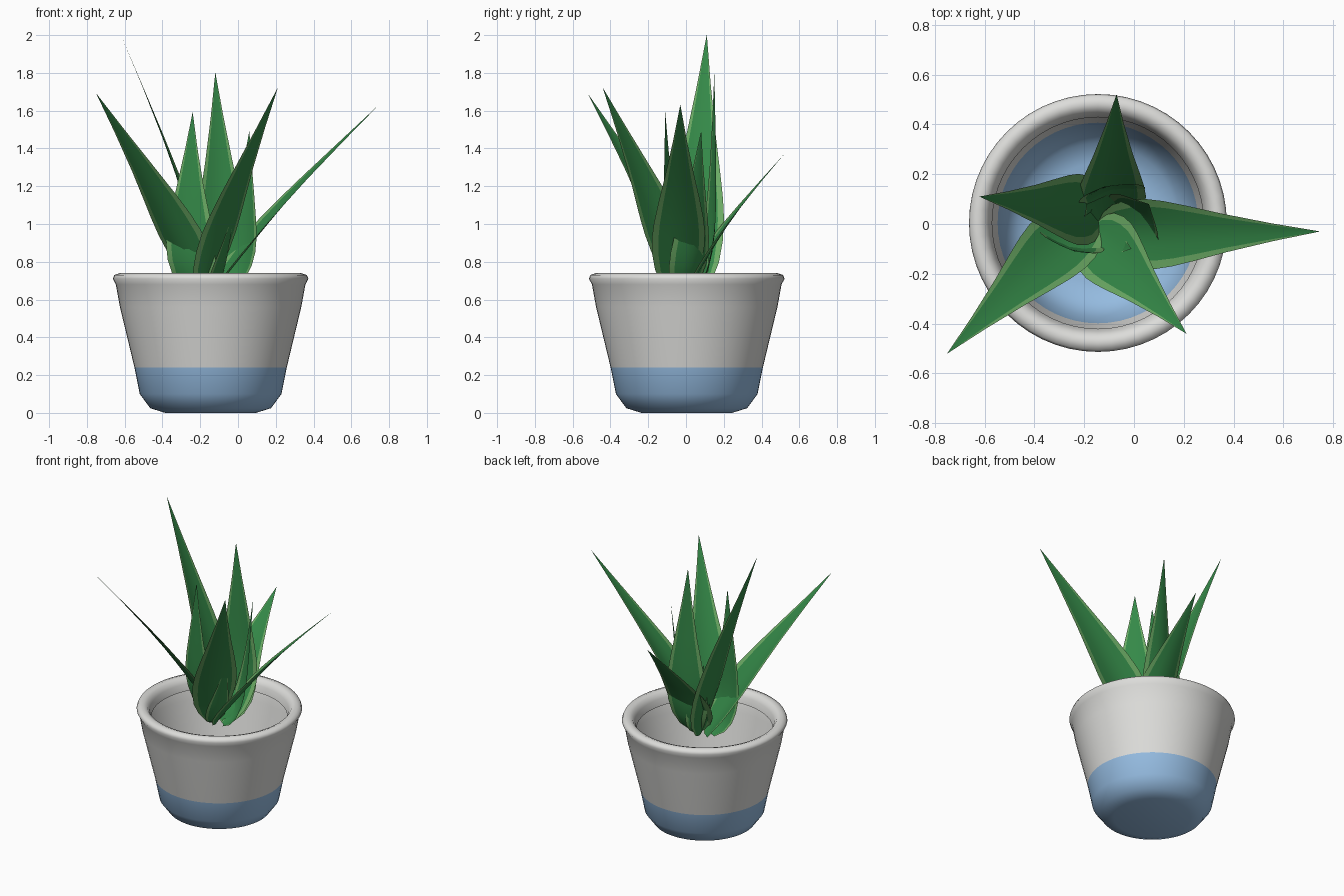
import bpy, bmesh, math
from mathutils import Vector, Matrix

cube = bpy.data.objects.get("Cube")
if cube:
    bpy.data.objects.remove(cube)


def material(name, rgb):
    m = bpy.data.materials.new(name)
    m.use_nodes = True
    m.diffuse_color = (*rgb, 1)
    m.node_tree.nodes["Principled BSDF"].inputs["Base Color"].default_value = (*rgb, 1)
    return m


white = material("pot_white", (0.72, 0.72, 0.70))
blue = material("pot_blue", (0.30, 0.50, 0.75))
green = material("leaf_green", (0.035, 0.25, 0.065))
edge_green = material("leaf_edge_green", (0.15, 0.41, 0.13))


def finish(bm, name, mats):
    mesh = bpy.data.meshes.new(name)
    bm.to_mesh(mesh)
    bm.free()
    for m in mats:
        mesh.materials.append(m)
    ob = bpy.data.objects.new(name, mesh)
    bpy.context.collection.objects.link(ob)
    bpy.ops.object.select_all(action='DESELECT')
    ob.select_set(True)
    bpy.context.view_layer.objects.active = ob
    bpy.ops.object.shade_smooth_by_angle(angle=math.radians(60))


CENTRE = Vector((-0.145, 0.004, 0))
BAND = 0.24   # top of the dipped blue band

# Pot: lathed thin wall whose rim rolls over and ends in a free inner lip
profile = [(0, 0), (0.24, 0), (0.32, 0.025), (0.375, 0.1), (0.403, BAND),
           (0.48, 0.56), (0.502, 0.68), (0.518, 0.71), (0.51, 0.73),
           (0.48, 0.74), (0.453, 0.73), (0.435, 0.7), (0.425, 0.655)]
bm = bmesh.new()
verts = [bm.verts.new(CENTRE + Vector((r, 0, z))) for r, z in profile]
edges = [bm.edges.new(pair) for pair in zip(verts, verts[1:])]
bmesh.ops.spin(bm, geom=verts + edges, cent=CENTRE, axis=(0, 0, 1),
               angle=math.tau, steps=56)
bmesh.ops.remove_doubles(bm, verts=bm.verts, dist=0.0005)
bmesh.ops.recalc_face_normals(bm, faces=bm.faces)
for f in bm.faces:
    f.material_index = int(f.calc_center_median().z < BAND)
finish(bm, "pot", [white, blue])

# Leaf outline (position along blade, half width) and cross-section columns
outline = [(0, 0.03), (0.05, 0.085), (0.12, 0.123), (0.2, 0.14), (0.28, 0.143),
           (0.36, 0.133), (0.46, 0.112), (0.6, 0.079), (0.8, 0.037), (1, 0.0005)]
columns = [-1, -0.77, -0.38, 0, 0.38, 0.77, 1]


def leaf(name, tip, width, bow, start, roll):
    """Channelled blade; bow > 0 arches it towards the plant's middle."""
    tip = Vector(tip)
    out = tip - CENTRE
    out.z = 0
    out.normalize()
    around = Vector((out.y, -out.x, 0))
    base = CENTRE + out * start + around * 0.05 + Vector((0, 0, 0.625))
    blade = tip - base
    axis = blade.normalized()
    side = (around - axis * around.dot(axis)).normalized()
    inward = side.cross(axis)
    if inward.dot(out) > 0:
        inward = -inward
    # Roll the blade so that its upper face turns the way the rosette swirls
    turn = Matrix.Rotation(math.radians(roll), 3, axis)
    if (turn @ inward).dot(side) < 0:
        turn.transpose()
    across, normal = turn @ side, turn @ inward
    bm = bmesh.new()
    rows = []
    for t, half in outline:
        half *= width
        mid = base + blade * t + inward * bow * math.sin(math.pi * t ** 0.6)
        rows.append([bm.verts.new(mid + across * half * c
                                  - normal * half * 0.3 * (1 - abs(c) ** 1.5) * (1 - t))
                     for c in columns])
    for low, high in zip(rows, rows[1:]):
        for i in range(len(columns) - 1):
            f = bm.faces.new((low[i], low[i + 1], high[i + 1], high[i]))
            f.material_index = int(i in (0, len(columns) - 2))
    finish(bm, name, [green, edge_green])


# Spreading outer rosette, bulging upright inner leaves, short young leaves
outer = [(-0.75, -0.52, 1.69), (0.21, -0.44, 1.72), (0.745, -0.03, 1.63),
         (-0.62, 0.11, 2.0), (-0.07, 0.52, 1.37)]
inner = [(-0.12, 0.15, 1.8), (-0.24, -0.11, 1.59), (0.06, 0.08, 1.49)]
young = [(-0.01, -0.1, 1.1), (-0.19, 0.08, 1.13)]
for group, tips, *shape in (("outer_leaf", outer, 1, 0.05, 0, 12),
                            ("inner_leaf", inner, 0.95, -0.06, 0.03, 22),
                            ("young_leaf", young, 0.55, -0.02, 0.01, 12)):
    for n, tip in enumerate(tips, 1):
        leaf(f"{group}_{n}", tip, *shape)
